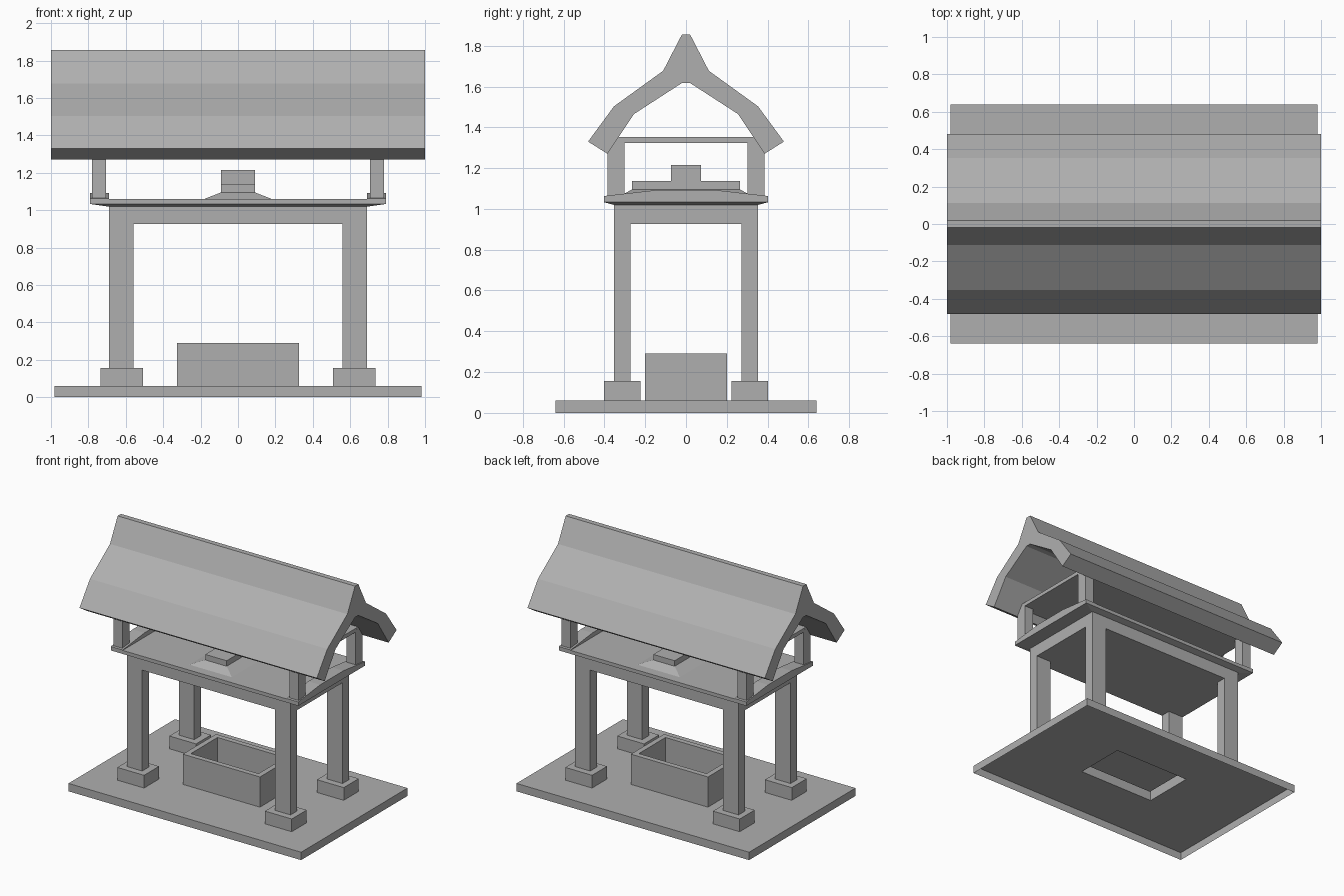
import bpy, bmesh

if "Cube" in bpy.data.objects:
    bpy.data.objects.remove(bpy.data.objects["Cube"])

# Dark stone grey shared by every part
stone = bpy.data.materials.new("stone_grey")
stone.diffuse_color = (0.43, 0.43, 0.43, 1)
stone.use_nodes = True
stone.node_tree.nodes["Principled BSDF"].inputs["Base Color"].default_value = stone.diffuse_color


def finish(name, bm):
    bmesh.ops.recalc_face_normals(bm, faces=bm.faces[:])
    mesh = bpy.data.meshes.new(name)
    bm.to_mesh(mesh)
    bm.free()
    mesh.materials.append(stone)
    obj = bpy.data.objects.new(name, mesh)
    bpy.context.collection.objects.link(obj)
    return obj


def loft(name, rings, cx=0, cy=0, start=True, end=True):
    """Join rectangles given as (half x, half y, z), optionally capping the ends."""
    bm = bmesh.new()
    loops = [[bm.verts.new((cx + sx * hx, cy + sy * hy, z))
              for sx, sy in ((-1, -1), (1, -1), (1, 1), (-1, 1))]
             for hx, hy, z in rings]
    for a, b in zip(loops, loops[1:]):
        for i in range(4):
            j = (i + 1) % 4
            bm.faces.new((a[i], a[j], b[j], b[i]))
    if start:
        bm.faces.new(loops[0][::-1])
    if end:
        bm.faces.new(loops[-1])
    return finish(name, bm)


def box(name, hx, hy, z0, z1, cx=0, cy=0):
    return loft(name, [(hx, hy, z0), (hx, hy, z1)], cx, cy)


def prism(name, half, x0, x1):
    """Extrude a half profile of (y, z), mirrored in y, from x0 to x1."""
    profile = half + [(-y, z) for y, z in reversed(half)]
    bm = bmesh.new()
    a, b = ([bm.verts.new((x, y, z)) for y, z in profile] for x in (x0, x1))
    n = len(profile)
    for i in range(n):
        j = (i + 1) % n
        bm.faces.new((a[i], a[j], b[j], b[i]))
    bm.faces.new(a[::-1])
    bm.faces.new(b)
    return finish(name, bm)


# Ground plinth, open underneath, with an opening below the basin
loft("plinth", [(0.98, 0.64, 0), (0.98, 0.64, 0.06), (0.325, 0.2, 0.06)],
     start=False, end=False)

# Basin: outer wall, rim, inner wall and floor
loft("basin", [(0.325, 0.2, 0.06), (0.325, 0.2, 0.29),
               (0.285, 0.16, 0.29), (0.285, 0.16, 0.10)], start=False)

# Four lower pillars on footings and four upper posts
for sx, side in ((-1, "left"), (1, "right")):
    for sy, end in ((-1, "front"), (1, "back")):
        tag = f"{end}_{side}"
        for part, x, y, hx, hy, z0, z1 in (
                ("footing", 0.622, 0.313, 0.113, 0.09, 0.06, 0.157),
                ("pillar", 0.625, 0.313, 0.065, 0.04, 0.157, 0.925),
                ("upper_post", 0.743, 0.343, 0.038, 0.042, 1.06, 1.34)):
            box(f"{part}_{tag}", hx, hy, z0, z1, sx * x, sy * y)

# Lintel slab and overhanging deck with a sloped underside
box("lintel_slab", 0.69, 0.353, 0.925, 1.02)
loft("deck", [(0.70, 0.355, 1.02), (0.79, 0.403, 1.033), (0.79, 0.403, 1.06)])

# Low curbs along both ends of the deck
for s, side in ((-1, "left"), (1, "right")):
    prism(f"deck_curb_{side}", [(0.403, 1.045), (0.403, 1.063), (0.14, 1.093)],
          *sorted((s * 0.69, s * 0.79)))

# Stepped centre pedestal
loft("pedestal_base", [(0.18, 0.33, 1.06), (0.09, 0.265, 1.095)])
box("pedestal_step", 0.09, 0.265, 1.095, 1.137)
box("pedestal_top", 0.09, 0.073, 1.137, 1.215)

# Ceiling plate under the roof
box("ceiling_plate", 0.78, 0.355, 1.323, 1.352)

# Curved gable roof
prism("roof", [(0.02, 1.617), (0.255, 1.465), (0.385, 1.27), (0.48, 1.33),
               (0.353, 1.503), (0.112, 1.677), (0.02, 1.855)], -1, 1)
